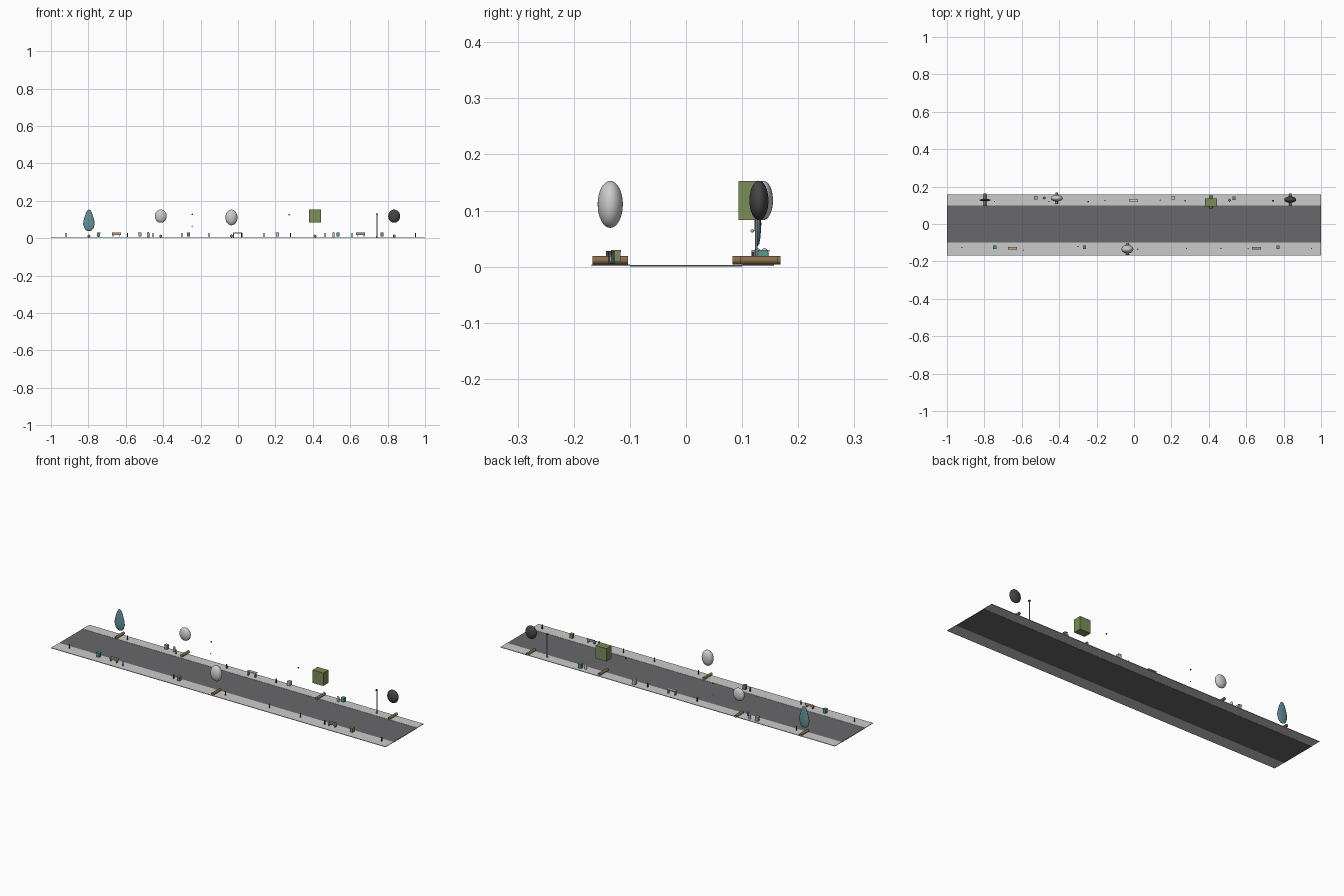
import bpy, math

if "Cube" in bpy.data.objects:
    bpy.data.objects.remove(bpy.data.objects["Cube"])

def mat(name, c):
    m = bpy.data.materials.new(name)
    m.diffuse_color = (*c, 1)
    m.use_nodes = True
    m.node_tree.nodes["Principled BSDF"].inputs["Base Color"].default_value = m.diffuse_color
    return m

BROWN = mat("bark", (0.25, 0.16, 0.08))
TEAL = mat("teal", (0.13, 0.28, 0.32))
OLIVE = mat("olive", (0.2, 0.27, 0.1))
DARK = mat("dark", (0.06, 0.06, 0.06))
ASPHALT = mat("asphalt", (0.14, 0.14, 0.15))
GREEN = mat("bin_green", (0.1, 0.33, 0.27))
STEEL = mat("steel", (0.3, 0.34, 0.36))
WOOD = mat("wood", (0.55, 0.36, 0.24))

def finish(name, m, smooth=False):
    o = bpy.context.object
    o.name = name
    if m:
        o.data.materials.append(m)
    if smooth:
        bpy.ops.object.shade_smooth_by_angle()
    return o

def box(name, x0, x1, y0, y1, z0, z1, m=None):
    bpy.ops.mesh.primitive_cube_add(size=1, location=((x0+x1)/2, (y0+y1)/2, (z0+z1)/2))
    bpy.context.object.scale = (x1-x0, y1-y0, z1-z0)
    bpy.ops.object.transform_apply(location=False, rotation=False, scale=True)
    return finish(name, m)

def post(name, x, y, z0, z1, r, m=None, r2=None, n=12):
    bpy.ops.mesh.primitive_cone_add(vertices=n, radius1=r, radius2=r if r2 is None else r2,
                                    depth=z1-z0, location=(x, y, (z0+z1)/2))
    return finish(name, m, True)

def ball(name, x, y, z, rx, ry, rz, m=None, seg=32):
    bpy.ops.mesh.primitive_uv_sphere_add(segments=seg, ring_count=seg//2, radius=1, location=(x, y, z))
    bpy.context.object.scale = (rx, ry, rz)
    bpy.ops.object.transform_apply(location=False, rotation=False, scale=True)
    return finish(name, m, True)

# Road and pavements
box("road", -1, 1, -0.10, 0.10, 0, 0.003, ASPHALT)
box("front_pavement", -1, 1, -0.168, -0.10, 0.001, 0.004)
box("back_pavement", -1, 1, 0.10, 0.157, 0.001, 0.004)

# Tree trunks lie along y
for x, y, l in ((-0.797, 0.13, 0.066), (-0.413, 0.138, 0.06), (-0.035, -0.135, 0.064),
                (0.412, 0.118, 0.07), (0.835, 0.13, 0.066)):
    bpy.ops.mesh.primitive_cylinder_add(vertices=16, radius=0.0075, depth=l,
                                        location=(x, y, 0.0115), rotation=(math.pi/2, 0, 0))
    finish("tree_trunk", BROWN, True)

# Tree crowns
ball("round_crown", -0.413, 0.138, 0.118, 0.032, 0.017, 0.035)
ball("round_crown", 0.835, 0.13, 0.118, 0.032, 0.017, 0.035, DARK)
ball("tall_crown", -0.035, -0.135, 0.111, 0.032, 0.0225, 0.042)
box("box_crown", 0.38, 0.444, 0.094, 0.137, 0.083, 0.153, OLIVE)

# Flattened teardrop crown
prof = [(0.0, 0.037), (0.014, 0.041), (0.024, 0.053), (0.031, 0.075), (0.029, 0.093),
        (0.022, 0.118), (0.014, 0.14), (0.008, 0.15), (0.0, 0.154)]
N = 16
verts = [(r*math.cos(2*math.pi*i/N), 0.2*r*math.sin(2*math.pi*i/N), z)
         for r, z in prof[1:-1] for i in range(N)]
rows = len(prof) - 2
faces = [(k*N+i, k*N+(i+1) % N, (k+1)*N+(i+1) % N, (k+1)*N+i)
         for k in range(rows-1) for i in range(N)]
verts += [(0, 0, prof[0][1]), (0, 0, prof[-1][1])]
for i in range(N):
    faces.append((rows*N, (i+1) % N, i))
    faces.append((rows*N+1, (rows-1)*N+i, (rows-1)*N+(i+1) % N))
me = bpy.data.meshes.new("teardrop_crown")
me.from_pydata(verts, [], faces)
me.materials.append(TEAL)
crown = bpy.data.objects.new("teardrop_crown", me)
crown.location = (-0.797, 0.128, 0)
bpy.context.collection.objects.link(crown)
for p in me.polygons:
    p.use_smooth = True

# Bollards
for x, y in ((-0.92, -0.125), (-0.59, -0.14), (-0.3, -0.12), (0.02, -0.135), (0.28, -0.13),
             (0.465, -0.13), (0.61, -0.13), (0.95, -0.13),
             (-0.745, 0.12), (-0.455, 0.12), (-0.155, 0.125), (0.14, 0.127)):
    post("bollard", x, y, 0.006, 0.028, 0.003, DARK)

# Lamp post and floating lamp heads
post("lamp_pole", 0.743, 0.125, 0.004, 0.128, 0.0022, STEEL)
post("lamp_foot", 0.743, 0.125, 0.004, 0.012, 0.004, STEEL)
box("lamp_head", 0.738, 0.748, 0.119, 0.129, 0.127, 0.132, DARK)
ball("floating_lamp", -0.245, 0.12, 0.127, 0.004, 0.004, 0.004, DARK, 16)
ball("floating_sign", -0.245, 0.118, 0.064, 0.003, 0.003, 0.003, None, 16)
ball("floating_lamp", 0.273, 0.125, 0.125, 0.004, 0.004, 0.004, DARK, 16)

# Benches
def bench(x, y, m):
    box("bench_seat", x-0.024, x+0.024, y-0.007, y+0.007, 0.018, 0.021, m)
    box("bench_back", x-0.024, x+0.024, y+0.004, y+0.007, 0.021, 0.03, m)
    for s in (-1, 1):
        box("bench_leg", x+s*0.018-0.002, x+s*0.018+0.002, y-0.006, y+0.006, 0.008, 0.018, STEEL)

bench(-0.65, -0.13, WOOD)
bench(0.655, -0.13, STEEL)

# Table
box("table_top", -0.028, 0.022, 0.117, 0.133, 0.026, 0.03)
for x in (-0.024, 0.018):
    box("table_leg", x-0.002, x+0.002, 0.12, 0.13, 0.005, 0.026, STEEL)

# Bins and street boxes
for x, y, m in ((-0.745, -0.125, GREEN), (-0.265, -0.125, OLIVE), (0.21, 0.14, None),
                (0.535, 0.137, GREEN), (0.77, -0.125, OLIVE), (-0.525, 0.14, WOOD)):
    box("street_bin", x-0.008, x+0.008, y-0.008, y+0.008, 0.008, 0.026, m)
    box("bin_lid", x-0.009, x+0.009, y-0.009, y+0.009, 0.026, 0.03, m)

# Hydrants
for x, y in ((-0.48, 0.14), (0.51, 0.127)):
    post("hydrant_body", x, y, 0.005, 0.024, 0.006)
    ball("hydrant_cap", x, y, 0.025, 0.006, 0.006, 0.008, None, 16)
